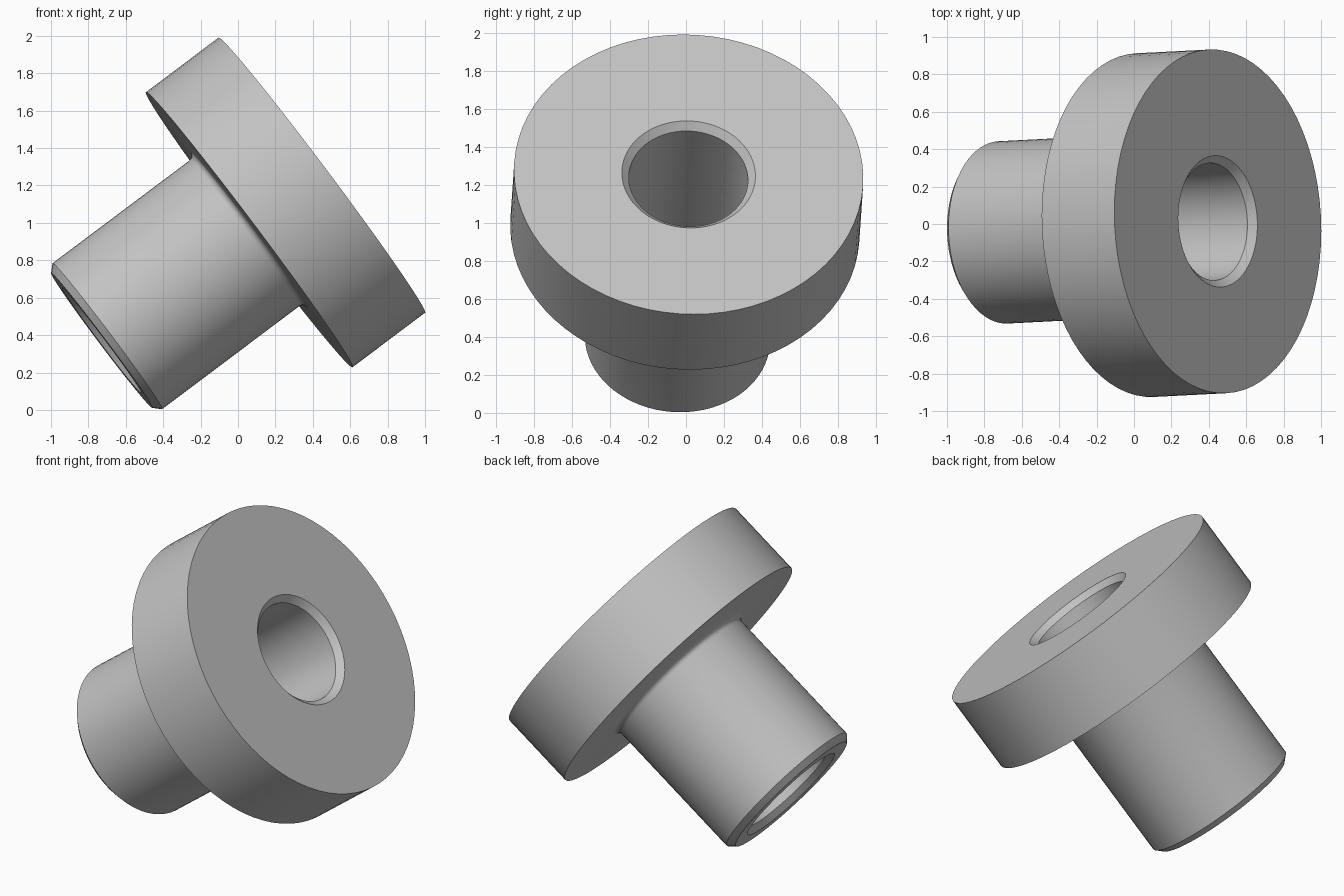
import bpy, bmesh, math
from mathutils import Vector, Matrix

cube = bpy.data.objects.get("Cube")
if cube:
    bpy.data.objects.remove(cube, do_unlink=True)

SEGMENTS = 72
FLANGE_R, BARREL_R, BORE_R = 0.92, 0.488, 0.314
FLANGE_T, LENGTH = 0.486, 1.473
CHAMFER, FILLET = 0.038, 0.035

# Plain grey metal
grey = bpy.data.materials.new("plain grey")
grey.use_nodes = True
colour = (0.55, 0.55, 0.55, 1)
grey.diffuse_color = colour
grey.node_tree.nodes["Principled BSDF"].inputs["Base Color"].default_value = colour

# Closed section (radius, height): flange face at 0, barrel running downwards
profile = [(BORE_R, -CHAMFER), (BORE_R + CHAMFER, 0),
           (FLANGE_R, 0), (FLANGE_R, -FLANGE_T)]
for i in range(6):  # rounded joint between flange and barrel
    a = math.radians(18 * i)
    profile.append((BARREL_R + FILLET * (1 - math.sin(a)),
                    -FLANGE_T - FILLET * (1 - math.cos(a))))
profile += [(BARREL_R, -LENGTH + CHAMFER), (BARREL_R - CHAMFER, -LENGTH),
            (BORE_R + CHAMFER, -LENGTH), (BORE_R, -LENGTH + CHAMFER)]

# Turn the section around the axis
bm = bmesh.new()
verts = [bm.verts.new((r, 0, h)) for r, h in profile]
edges = [bm.edges.new((v, verts[(i + 1) % len(verts)])) for i, v in enumerate(verts)]
bmesh.ops.spin(bm, geom=verts + edges, cent=(0, 0, 0), axis=(0, 0, 1),
               angle=math.tau, steps=SEGMENTS, use_merge=True)
bmesh.ops.remove_doubles(bm, verts=bm.verts, dist=0.0001)
bmesh.ops.recalc_face_normals(bm, faces=bm.faces)

# Tilt the axis and set the flange face in place
axis = Vector((0.799, 0.041, 0.6)).normalized()
tilt = axis.to_track_quat('Z', 'Y').to_matrix().to_4x4()
bm.transform(Matrix.Translation((0.448, 0.014, 1.255)) @ tilt)

mesh = bpy.data.meshes.new("flanged_bushing")
bm.to_mesh(mesh)
bm.free()
mesh.materials.append(grey)
bushing = bpy.data.objects.new("flanged_bushing", mesh)
bpy.context.collection.objects.link(bushing)

bpy.ops.object.select_all(action='DESELECT')
bushing.select_set(True)
bpy.context.view_layer.objects.active = bushing
bpy.ops.object.shade_smooth_by_angle(angle=math.radians(30))
